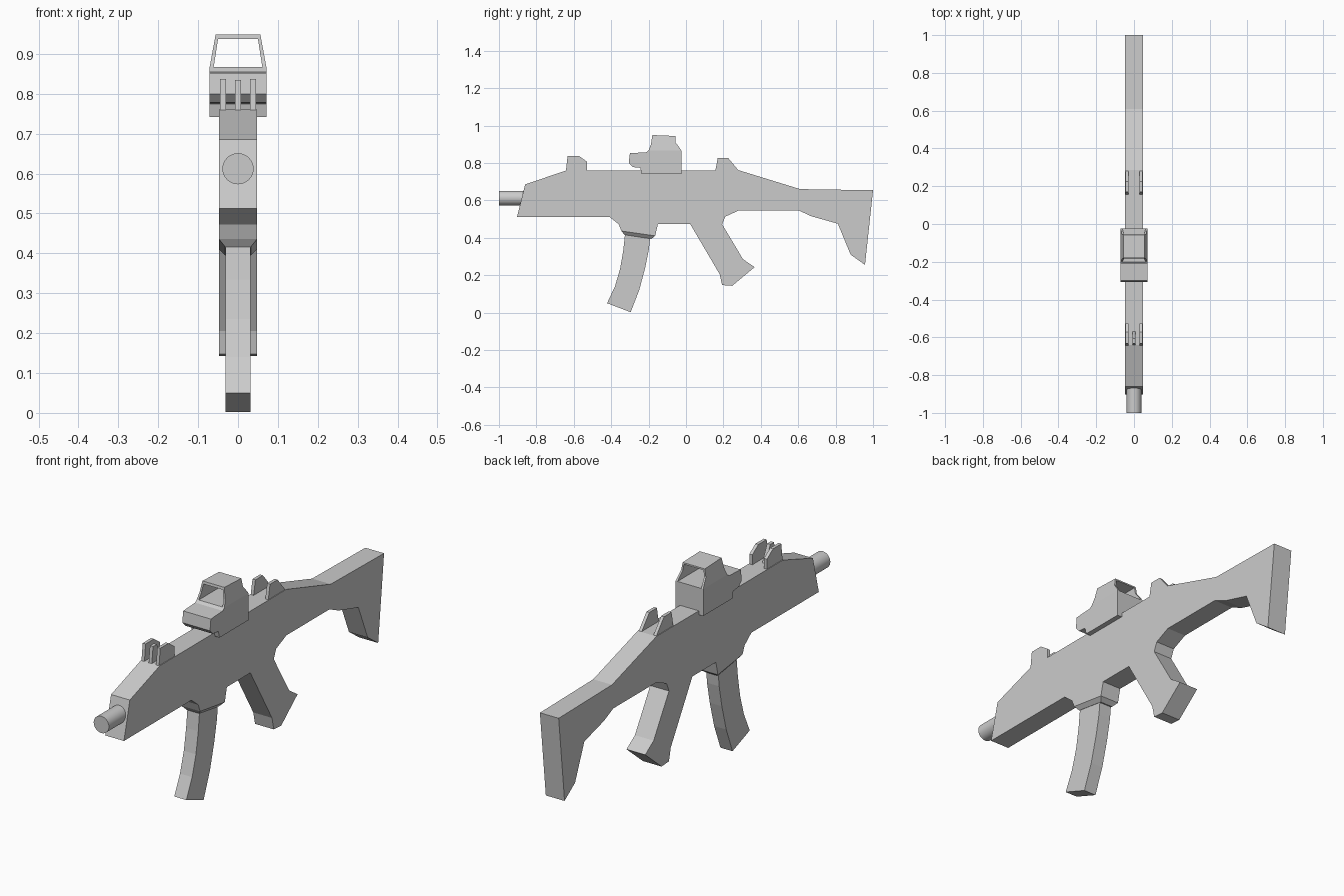
import bpy, bmesh, math

if "Cube" in bpy.data.objects:
    bpy.data.objects.remove(bpy.data.objects["Cube"])


def make_object(name, bm):
    bmesh.ops.recalc_face_normals(bm, faces=bm.faces)
    mesh = bpy.data.meshes.new(name)
    bm.to_mesh(mesh)
    bm.free()
    obj = bpy.data.objects.new(name, mesh)
    bpy.context.collection.objects.link(obj)
    return obj


def prism(name, profile, x0, x1, half_width=None):
    """Extrude a (y, z) profile along x; half_width(z) optionally tapers it."""
    bm = bmesh.new()
    sides = []
    for s, x in ((-1, x0), (1, x1)):
        sides.append([bm.verts.new((s * half_width(z) if half_width else x, y, z))
                      for y, z in profile])
    a, b = sides
    bm.faces.new(a)
    bm.faces.new(b[::-1])
    n = len(profile)
    for i in range(n):
        j = (i + 1) % n
        bm.faces.new((a[i], b[i], b[j], a[j]))
    return make_object(name, bm)


W = 0.048

# receiver, stock and grip share one silhouette
prism("body", [
    (-0.903, 0.512), (-0.86, 0.685), (-0.64, 0.76), (0.285, 0.76),
    (0.61, 0.66), (1.0, 0.654), (0.957, 0.255), (0.88, 0.31),
    (0.812, 0.475), (0.67, 0.515), (0.60, 0.547), (0.285, 0.547),
    (0.21, 0.513), (0.193, 0.472), (0.305, 0.285), (0.367, 0.243),
    (0.247, 0.143), (0.193, 0.147), (0.18, 0.205), (0.022, 0.474),
    (-0.15, 0.474), (-0.165, 0.41), (-0.345, 0.436), (-0.36, 0.472),
    (-0.41, 0.512)], -W, W)

# tapered collar around the magazine opening
bm = bmesh.new()
rings = []
for w, front, back in ((W, (-0.345, 0.436), (-0.165, 0.41)),
                       (0.032, (-0.33, 0.416), (-0.185, 0.394))):
    rings.append([bm.verts.new((x, *p)) for x, p in
                  ((-w, front), (w, front), (w, back), (-w, back))])
bm.faces.new(rings[0])
bm.faces.new(rings[1])
for i in range(4):
    j = (i + 1) % 4
    bm.faces.new((rings[0][i], rings[0][j], rings[1][j], rings[1][i]))
make_object("magazine_collar", bm)

# curved magazine
prism("magazine", [
    (-0.325, 0.43), (-0.335, 0.335), (-0.352, 0.235), (-0.38, 0.14),
    (-0.422, 0.05), (-0.296, 0.002), (-0.25, 0.12), (-0.218, 0.24),
    (-0.198, 0.34), (-0.19, 0.42)], -0.031, 0.031)

# barrel
bpy.ops.mesh.primitive_cylinder_add(vertices=32, radius=0.039, depth=0.2,
                                    location=(0, -0.9, 0.612),
                                    rotation=(math.pi / 2, 0, 0))
bpy.context.object.name = "barrel"
bpy.ops.object.shade_smooth_by_angle()

# front and rear iron sights
front_wing = [(-0.643, 0.75), (-0.633, 0.837), (-0.572, 0.837),
              (-0.528, 0.806), (-0.528, 0.75)]
rear_wing = [(0.155, 0.75), (0.17, 0.827), (0.225, 0.827), (0.285, 0.755)]
for label, wing in (("front", front_wing), ("rear", rear_wing)):
    prism(label + "_sight_wing_left", wing, -0.045, -0.03)
    prism(label + "_sight_wing_right", wing, 0.03, 0.045)
prism("front_sight_post", [(-0.643, 0.75), (-0.633, 0.835), (-0.605, 0.835),
                           (-0.565, 0.75)], -0.008, 0.008)

# optic base
prism("optic_base", [
    (-0.237, 0.742), (-0.025, 0.742), (-0.025, 0.867), (-0.20, 0.867),
    (-0.213, 0.857), (-0.30, 0.852), (-0.306, 0.80), (-0.285, 0.778),
    (-0.245, 0.774)], -0.071, 0.071)

# optic hood, narrowing upwards, with a window cut through
hood = prism("optic_hood", [
    (-0.20, 0.867), (-0.025, 0.867), (-0.035, 0.882), (-0.055, 0.908),
    (-0.057, 0.944), (-0.18, 0.949), (-0.187, 0.90)], -1, 1,
    lambda z: 0.071 - (z - 0.867) / 0.082 * 0.015)
cutter = prism("window_cutter", [(-0.4, 0.86), (0.1, 0.86), (0.1, 0.937),
                                 (-0.4, 0.937)], -1, 1,
               lambda z: 0.061 - (z - 0.867) / 0.07 * 0.011)
cutter.hide_render = True
cutter.hide_set(True)
mod = hood.modifiers.new("window", 'BOOLEAN')
mod.operation = 'DIFFERENCE'
mod.solver = 'EXACT'
mod.object = cutter
